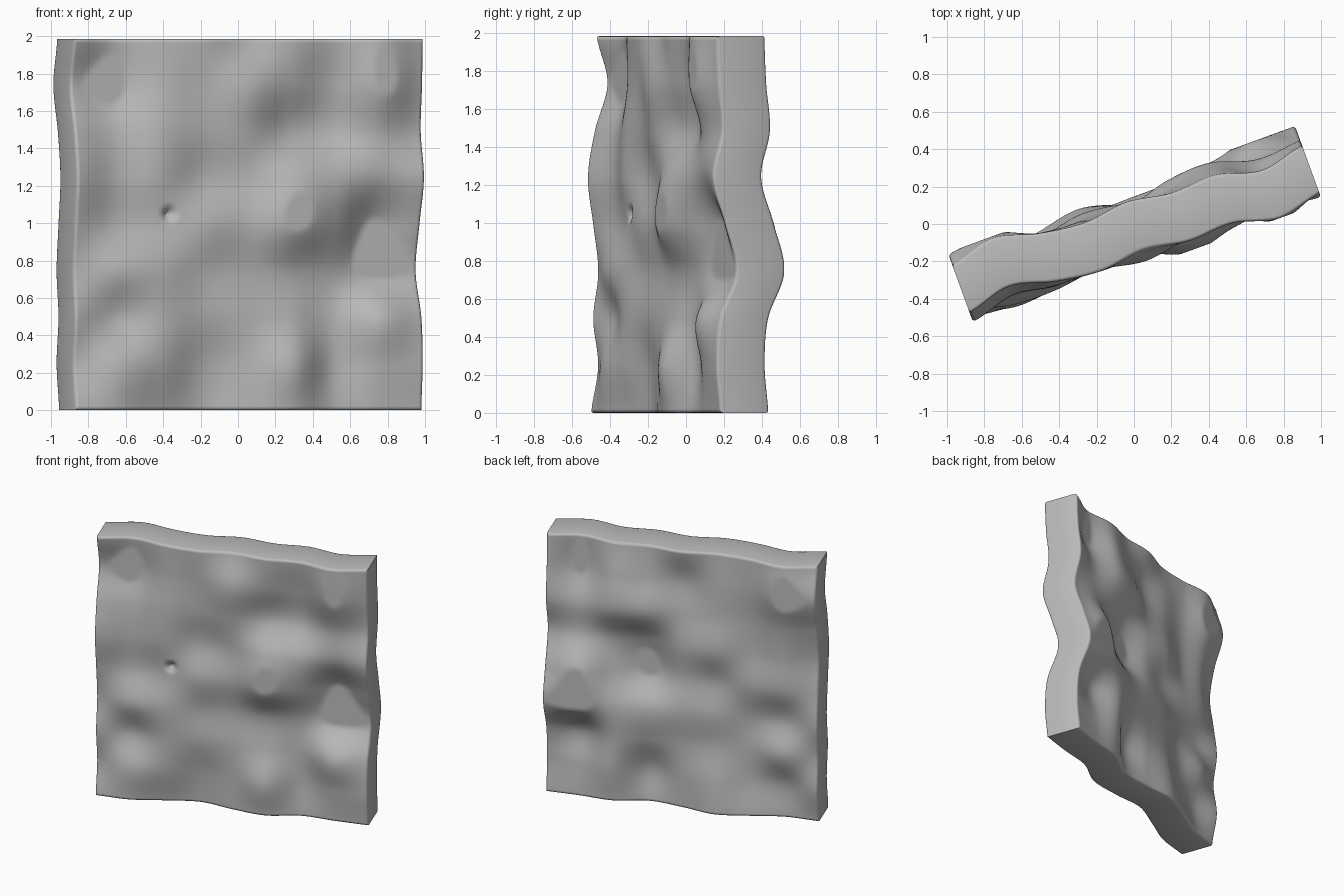
import bpy, bmesh, math

if "Cube" in bpy.data.objects:
    bpy.data.objects.remove(bpy.data.objects["Cube"])

# Sideways bend of the slab on a 9 x 9 lattice: rows top to bottom, columns left to right (hundredths)
BEND = [
    (-1, 5, -1, -4, -1, -5, -4, -10, -5),
    (5, 8, -1, -3, -7, -3, 0, -11, -4),
    (-2, 2, -3, -2, -4, 2, 3, -4, -2),
    (-6, 0, -3, 1, -2, -8, -6, -4, -7),
    (-3, 1, -1, -4, -4, -11, -4, 7, 0),
    (0, -5, -5, -1, 0, 0, 3, 8, 6),
    (-3, 1, -4, -2, -2, -2, 2, -7, -3),
    (0, -6, -4, 2, -2, -9, 2, -4, -5),
    (-4, -5, 0, 4, -2, -6, 0, -2, -3),
]
HALF_W, HEIGHT, HALF_T = 0.988, 1.985, 0.137
N = 96


def spline(vals, t):
    """Smooth curve through evenly spaced values."""
    i = max(0, min(len(vals) - 2, int(t)))
    f = t - i
    p = [vals[max(0, min(len(vals) - 1, i + k))] for k in (-1, 0, 1, 2)]
    return p[1] + 0.5 * f * (p[2] - p[0] + f * (2 * p[0] - 5 * p[1] + 4 * p[2] - p[3]
                             + f * (3 * (p[1] - p[2]) + p[3] - p[0])))


def bend(u, z):
    tu = (u / HALF_W + 1) * 4
    tz = (1 - z / HEIGHT) * 8
    h = spline([spline(row, tu) for row in BEND], tz) / 100
    return max(-0.1, min(0.06, h))      # peaks and pits are cut off flat


# Flat sheet, extruded to a thick slab
bm = bmesh.new()
bmesh.ops.create_grid(bm, x_segments=N, y_segments=N, size=1)
for v in bm.verts:
    u, w = v.co.x, v.co.y
    v.co = (u * HALF_W, -HALF_T, (w + 1) / 2 * HEIGHT)
ext = bmesh.ops.extrude_face_region(bm, geom=bm.faces[:], use_keep_orig=True)
for g in ext["geom"]:
    if isinstance(g, bmesh.types.BMVert):
        g.co.y = HALF_T
bmesh.ops.recalc_face_normals(bm, faces=bm.faces[:])

# Soft rims along the outline of both broad faces
rims = [e for e in bm.edges if len(e.link_faces) == 2
        and e.calc_face_angle() > 1 and abs(e.verts[0].co.y - e.verts[1].co.y) < 0.01]
bmesh.ops.bevel(bm, geom=rims, offset=0.018, segments=3, profile=0.5, affect='EDGES')

# Wavy bend, plus a small dimple on the front
for v in bm.verts:
    u, y, z = v.co
    v.co.y = y + bend(u, z)
    if y < 0:
        r = math.hypot(u + 0.445, z - 1.05) / 0.05
        if r < 1:
            v.co.y += 0.04 * (1 - r * r) ** 2

mesh = bpy.data.meshes.new("wavy_slab")
bm.to_mesh(mesh)
bm.free()
slab = bpy.data.objects.new("wavy_slab", mesh)
bpy.context.collection.objects.link(slab)
slab.rotation_euler.z = math.radians(20)

grey = bpy.data.materials.new("stone_grey")
grey.diffuse_color = (0.5, 0.5, 0.5, 1)
grey.use_nodes = True
grey.node_tree.nodes["Principled BSDF"].inputs["Base Color"].default_value = grey.diffuse_color
mesh.materials.append(grey)

bpy.context.view_layer.objects.active = slab
slab.select_set(True)
bpy.ops.object.shade_smooth_by_angle(angle=math.radians(50))
